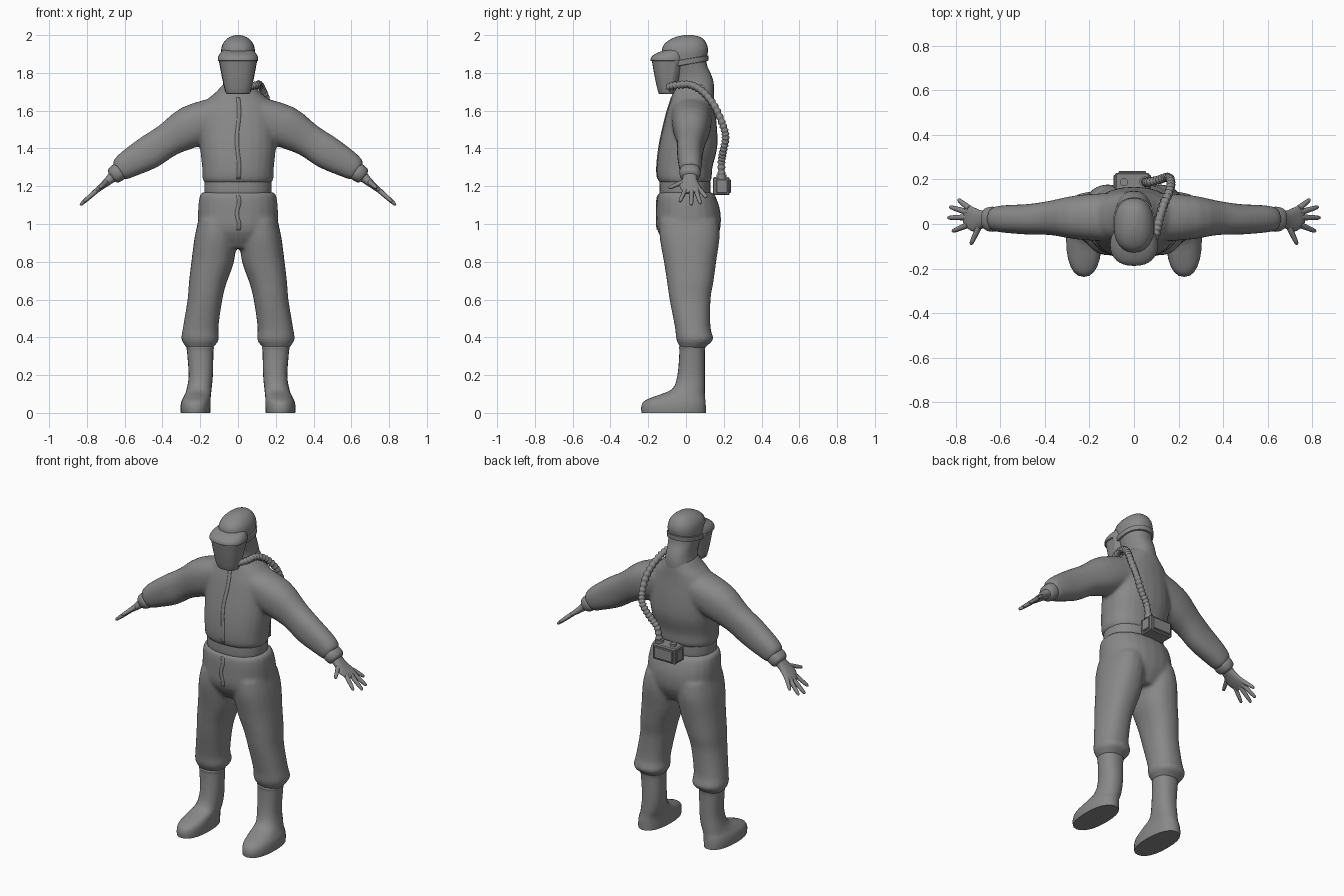
import bpy
import bmesh
import math
from mathutils import Vector

if "Cube" in bpy.data.objects:
    bpy.data.objects.remove(bpy.data.objects["Cube"], do_unlink=True)

# One flat grey for the whole suit
grey = bpy.data.materials.new("suit grey")
grey.use_nodes = True
grey.diffuse_color = (0.25, 0.25, 0.25, 1)
grey.node_tree.nodes["Principled BSDF"].inputs["Base Color"].default_value = (0.25, 0.25, 0.25, 1)


def spline(points, steps):
    """Smoothly resample a list of equal-length tuples."""
    pts = [points[0]] + list(points) + [points[-1]]
    out = []
    for a, b, c, d in zip(pts, pts[1:], pts[2:], pts[3:]):
        for k in range(steps):
            t = k / steps
            out.append(tuple(
                q + t * ((r - p) / 2 + t * ((2 * p - 5 * q + 4 * r - s) / 2
                                            + t * (3 * q - p - 3 * r + s) / 2))
                for p, q, r, s in zip(a, b, c, d)))
    return out + [tuple(points[-1])]


def loft(bm, sections, side=1, flat=True, n=24, power=2.3, steps=3):
    """Skin rounded sections (x, z, half width, front y, back y)."""
    secs = spline(sections, steps)
    rings = []
    for i, (x, z, r, y0, y1) in enumerate(secs):
        a, b = secs[max(i - 1, 0)], secs[min(i + 1, len(secs) - 1)]
        along = Vector((0, 1)) if flat else Vector((b[0] - a[0], b[1] - a[1])).normalized()
        ring = []
        for k in range(n):
            ang = math.tau * k / n
            c, s = (math.copysign(abs(f) ** (2 / power), f) for f in (math.cos(ang), math.sin(ang)))
            ring.append(bm.verts.new((side * (x + c * r * along.y), (y0 + y1) / 2 + s * (y1 - y0) / 2,
                                      z - c * r * along.x)))
        rings.append(ring)
    for lo, hi in zip(rings, rings[1:]):
        for k in range(n):
            bm.faces.new((lo[k], lo[k - 1], hi[k - 1], hi[k]))
    bm.faces.new(rings[0])
    bm.faces.new(rings[-1])


def finish(name, bm, angle=50):
    bmesh.ops.recalc_face_normals(bm, faces=bm.faces)
    mesh = bpy.data.meshes.new(name)
    bm.to_mesh(mesh)
    bm.free()
    mesh.materials.append(grey)
    obj = bpy.data.objects.new(name, mesh)
    bpy.context.collection.objects.link(obj)
    bpy.ops.object.select_all(action="DESELECT")
    obj.select_set(True)
    bpy.context.view_layer.objects.active = obj
    bpy.ops.object.shade_smooth_by_angle(angle=math.radians(angle))
    return obj


def fuse(obj):
    """Blend overlapping lofts into one cloth surface."""
    mod = obj.modifiers.new("fuse", "REMESH")
    mod.mode = "VOXEL"
    mod.voxel_size = 0.011
    mod.use_smooth_shade = True
    mod = obj.modifiers.new("soften", "SMOOTH")
    mod.factor = 0.5
    mod.iterations = 5


def tube(name, points, radii, bevel):
    curve = bpy.data.curves.new(name, "CURVE")
    curve.dimensions = "3D"
    curve.bevel_depth = bevel
    curve.bevel_resolution = 2
    curve.use_fill_caps = True
    line = curve.splines.new("POLY")
    line.points.add(len(points) - 1)
    for p, co, r in zip(line.points, points, radii):
        p.co = (*co, 1)
        p.radius = r
    curve.materials.append(grey)
    obj = bpy.data.objects.new(name, curve)
    bpy.context.collection.objects.link(obj)
    bpy.ops.object.select_all(action="DESELECT")
    obj.select_set(True)
    bpy.context.view_layer.objects.active = obj
    bpy.ops.object.convert(target="MESH")


# Jacket: trunk and both sleeves fused
bm = bmesh.new()
loft(bm, [(0, 1.215, .172, -.13, .115), (0, 1.235, .187, -.15, .135), (0, 1.3, .19, -.155, .14),
          (0, 1.4, .2, -.145, .165), (0, 1.5, .2, -.125, .165), (0, 1.6, .19, -.1, .155),
          (0, 1.66, .16, -.08, .15), (0, 1.7, .115, -.07, .148), (0, 1.74, .08, -.05, .14)])
sleeve = [(.1, 1.575, .1, -.08, .14), (.25, 1.515, .112, -.07, .13), (.37, 1.445, .09, -.05, .105),
          (.47, 1.38, .09, -.048, .09), (.575, 1.32, .075, -.04, .085), (.622, 1.287, .062, -.032, .077),
          (.635, 1.278, .045, -.02, .065)]
for side in (1, -1):
    loft(bm, sleeve, side, flat=False)
jacket = finish("jacket", bm)
fuse(jacket)

# Trousers: seat and both legs fused
bm = bmesh.new()
loft(bm, [(0, 1.168, .185, -.135, .13), (0, 1.15, .203, -.152, .155), (0, 1.06, .212, -.157, .183),
          (0, .96, .2, -.15, .178), (0, .87, .1, -.09, .13)])
leg = [(.105, 1.02, .105, -.14, .17), (.118, .93, .112, -.14, .178), (.134, .8, .113, -.117, .16),
       (.16, .69, .1, -.1, .145), (.175, .6, .092, -.087, .13), (.198, .45, .094, -.058, .13),
       (.2, .39, .1, -.052, .145), (.202, .355, .078, -.035, .11), (.202, .34, .068, -.03, .095)]
for side in (1, -1):
    loft(bm, leg, side)
trousers = finish("trousers", bm)
fuse(trousers)

# Belt between jacket hem and trousers
bm = bmesh.new()
loft(bm, [(0, 1.15, .17, -.13, .12), (0, 1.165, .178, -.14, .13), (0, 1.225, .178, -.14, .13)])
finish("belt", bm)

# Zip: thin tape laid on the cloth
for name, cloth, top, bottom in (("jacket_zip", jacket, 1.67, 1.24), ("trouser_zip", trousers, 1.15, .97)):
    bm = bmesh.new()
    rows = 24
    pairs = []
    for i in range(rows + 1):
        t = i / rows
        sway = .006 * math.sin(t * 9)
        pairs.append([bm.verts.new((sway + dx, -.4, top + t * (bottom - top))) for dx in (-.01, .01)])
    for (a, b), (c, d) in zip(pairs, pairs[1:]):
        bm.faces.new((a, c, d, b))
    tape = finish(name, bm)
    wrap = tape.modifiers.new("lay on cloth", "SHRINKWRAP")
    wrap.target = cloth
    wrap.wrap_method = "PROJECT"
    wrap.use_project_y = True
    wrap.use_project_z = False
    wrap.offset = 0
    tape.modifiers.new("thickness", "SOLIDIFY").thickness = .007
    tape.modifiers["thickness"].offset = 0

# Hood and cap
bm = bmesh.new()
loft(bm, [(0, 1.66, .1, -.05, .145), (0, 1.73, .082, -.055, .148), (0, 1.78, .076, -.065, .138),
          (0, 1.83, .082, -.085, .115), (0, 1.87, .088, -.115, .108), (0, 1.92, .09, -.128, .117),
          (0, 1.96, .077, -.108, .106), (0, 1.988, .048, -.06, .08), (0, 2, .014, -.01, .035)])
finish("hood", bm)

# Strap running up towards the back of the head
bm = bmesh.new()
loft(bm, [(0, 1.842, .08, -.1, .1), (0, 1.845, .093, -.115, .118),
          (0, 1.872, .095, -.12, .12), (0, 1.876, .08, -.1, .1)], steps=1)
for v in bm.verts:
    v.co.z += .17 * v.co.y
finish("head_strap", bm)

# Face mask with a recessed window
bm = bmesh.new()
loft(bm, [(0, 1.688, .058, -.138, -.05), (0, 1.7, .066, -.148, -.05), (0, 1.78, .084, -.166, -.03),
          (0, 1.872, .101, -.182, 0)], n=32)
bm.normal_update()
front = [f for f in bm.faces if f.normal.y < -.25 and abs(f.normal.z) < .5 and f.calc_center_median().z > 1.7]
bmesh.ops.inset_region(bm, faces=front, thickness=.009, depth=-.006)
finish("face_mask", bm, 35)

# Peak over the mask
bm = bmesh.new()
loft(bm, [(0, 1.862, .1, -.18, 0), (0, 1.865, .107, -.188, 0), (0, 1.885, .105, -.183, 0),
          (0, 1.905, .094, -.155, 0), (0, 1.92, .08, -.115, 0)], n=32, steps=2)
finish("mask_peak", bm, 40)

# Boots, cuffs, gloves
boot = [(.2, .355, .064, -.025, .09), (.2, .348, .073, -.037, .102), (.2, .325, .07, -.035, .1),
        (.197, .2, .064, -.045, .1), (.206, .125, .066, -.075, .1), (.215, .088, .071, -.165, .1),
        (.222, .062, .077, -.222, .103), (.225, .03, .08, -.237, .105), (.225, 0, .078, -.235, .105)]
cuff = [(.615, 1.287, .03, -.01, .055), (.625, 1.281, .047, -.032, .075), (.645, 1.266, .048, -.034, .077),
        (.662, 1.253, .042, -.025, .07), (.67, 1.247, .025, -.01, .055)]
palm = [(.65, 1.262, .032, -.012, .06), (.685, 1.23, .023, -.022, .06), (.72, 1.2, .017, -.034, .075),
        (.748, 1.177, .013, -.02, .085), (.762, 1.163, .008, -.012, .075)]
fingers = {"little_finger": (.74, .07, .79, .11), "ring_finger": (.745, .052, .828, .077),
           "middle_finger": (.745, .03, .836, .028), "index_finger": (.745, -.004, .816, -.033),
           "thumb": (.695, -.01, .733, -.092)}
for label, side in (("left", 1), ("right", -1)):
    for part, secs, flat in (("boot", boot, True), ("cuff", cuff, False), ("glove", palm, False)):
        bm = bmesh.new()
        loft(bm, secs, side, flat)
        finish(label + "_" + part, bm)
    for finger, (x0, y0, x1, y1) in fingers.items():
        path = []
        for t in (0, .35, .75, .95, 1):
            x = x0 + t * (x1 - x0)
            path.append((side * x, y0 + t * (y1 - y0), 1.1 + .88 * (.836 - x)))
        tube(label + "_" + finger, path, (1.15, 1.05, .9, .7, .35), .012)

# Ribbed hose from mask to filter box
route = spline([(.055, -.1, 1.725), (.095, -.05, 1.735), (.113, .02, 1.738), (.135, .09, 1.7),
                (.16, .15, 1.625), (.165, .193, 1.53), (.15, .21, 1.46), (.11, .198, 1.39),
                (.065, .188, 1.33), (.05, .188, 1.24)], 14)
tube("hose", route, [1 if i % 4 < 2 else .78 for i in range(len(route))], .021)


def box(name, centre, size, bevel):
    bm = bmesh.new()
    bmesh.ops.create_cube(bm, size=1)
    for v in bm.verts:
        v.co = Vector(centre) + Vector(c * s for c, s in zip(v.co, size))
    bmesh.ops.bevel(bm, geom=bm.edges[:], offset=bevel, segments=1, affect="EDGES")
    finish(name, bm, 20)


# Filter box with raised panels and top fittings
box("filter_box", (-.008, .186, 1.2), (.155, .088, .095), .006)
box("filter_back_panel", (-.008, .23, 1.2), (.125, .014, .07), .003)
box("filter_end_panels", (-.008, .19, 1.2), (.168, .06, .07), .003)
for name, x, r in (("hose_fitting", .05, .026), ("filter_knob", -.045, .018)):
    bm = bmesh.new()
    loft(bm, [(x, 1.24, r, .188 - r, .188 + r), (x, 1.262, r, .188 - r, .188 + r)], n=12, power=2, steps=1)
    finish(name, bm, 40)
